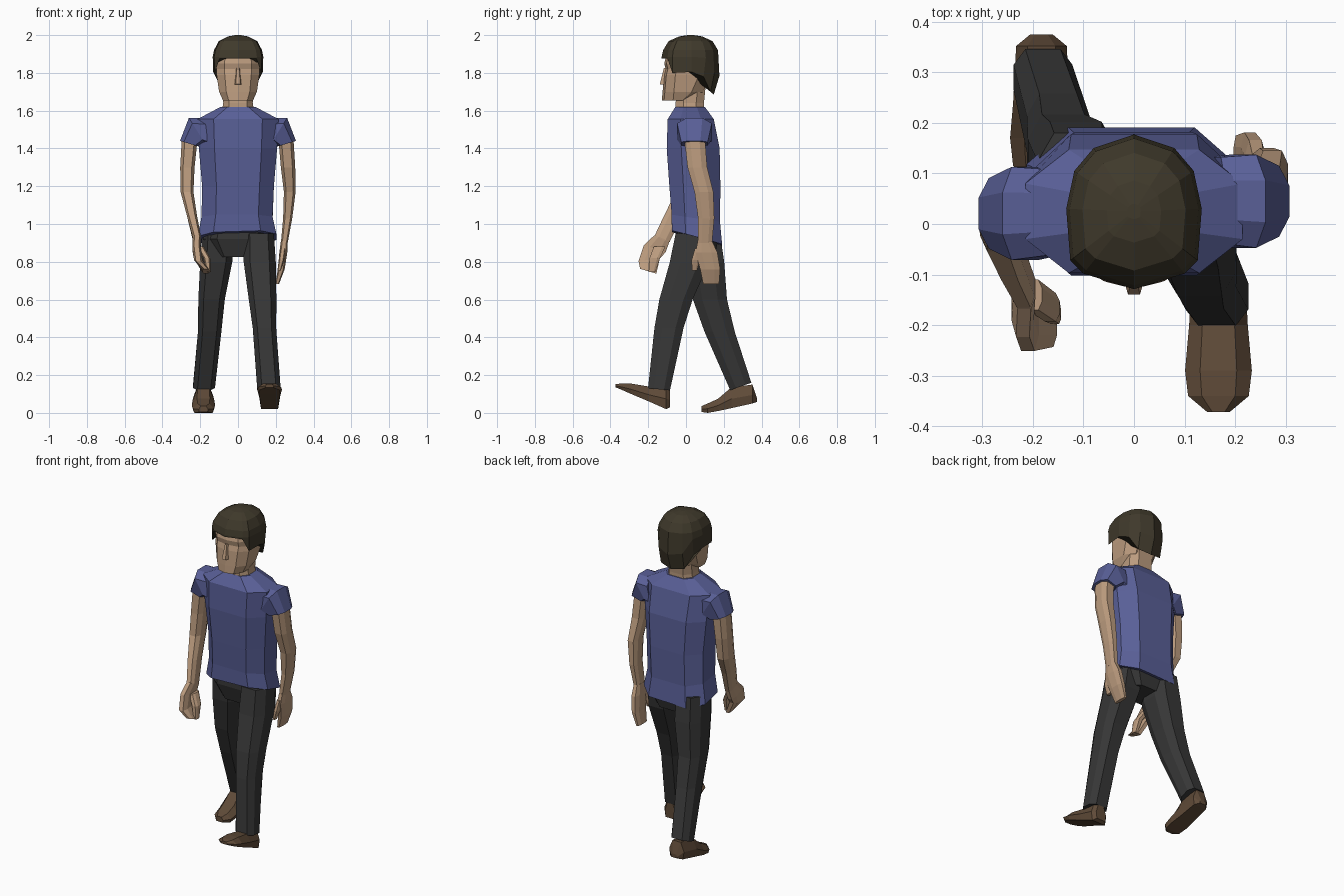
import bpy, bmesh

def mat(name, c):
    m = bpy.data.materials.new(name)
    m.diffuse_color = (*c, 1)
    return m

SKIN = mat("skin", (0.50, 0.33, 0.21))
SHIRT = mat("shirt", (0.10, 0.115, 0.31))
CLOTH = mat("trousers", (0.038, 0.038, 0.038))
LEATHER = mat("leather", (0.115, 0.07, 0.04))
HAIR = mat("hair", (0.050, 0.041, 0.024))

def loft(name, rings, material):
    """Skin a list of equal-length point rings and cap both ends."""
    bm = bmesh.new()
    vs = [[bm.verts.new(p) for p in r] for r in rings]
    n = len(vs[0])
    for a, b in zip(vs, vs[1:]):
        for i in range(n):
            j = (i + 1) % n
            bm.faces.new((a[i], a[j], b[j], b[i]))
    bm.faces.new(vs[0])
    bm.faces.new(vs[-1])
    bmesh.ops.recalc_face_normals(bm, faces=bm.faces)
    me = bpy.data.meshes.new(name)
    bm.to_mesh(me)
    bm.free()
    me.materials.append(material)
    ob = bpy.data.objects.new(name, me)
    bpy.context.collection.objects.link(ob)
    return ob

OCT = [(1, -.45), (1, .45), (.6, 1), (-.6, 1), (-1, .45), (-1, -.45), (-.6, -1), (.6, -1)]

def ring(x, y, z, hx, hy, ty=0, tx=0):
    """Chamfered section; ty and tx slope it along y and x."""
    return [(x + u * hx, y + v * hy, z + ty * v * hy + tx * u * hx) for u, v in OCT]

def limb(name, sections, material):
    return loft(name, [ring(*s) for s in sections], material)

def shoe(name, xc, sections):
    """Sections along y: (y, sole z, top z, half width)."""
    rings = []
    for y, lo, hi, w in sections:
        mid = lo + (hi - lo) * .45
        rings.append([(xc + u * w, y, z) for u, z in
                      ((-.85, lo), (.85, lo), (1, mid), (.55, hi), (-.55, hi), (-1, mid))])
    return loft(name, rings, LEATHER)

def mirrored(half):
    """Close a half outline (front to back, +x side) across x = 0."""
    return half + [(-x, y, z) for x, y, z in half[-2:0:-1]]

# Shirt body
limb("shirt_body", [
    (-.005, .058, .925, .208, .133, -.27, .03),
    (-.005, .052, 1.03, .188, .128, -.15),
    (0, .047, 1.2, .190, .135),
    (0, .038, 1.4, .207, .140),
    (0, .025, 1.555, .215, .122),
    (0, .022, 1.62, .092, .078)], SHIRT)

# Sleeves, swung slightly opposite each other
for side, s, dy in (("left", 1, .012), ("right", -1, -.012)):
    limb(side + "_sleeve", [
        (s * .16, .035 + dy, 1.48, .02, .085, 0, s * 4),
        (s * .215, .033 + dy, 1.49, .045, .092, 0, s * 1.6),
        (s * .257, .033 + dy, 1.425, .05, .07, 0, s * .3)], SHIRT)

# Arms with hands and thumbs
limb("left_arm", [(.253, .045, 1.46, .04, .055), (.265, .06, 1.3, .038, .052),
                  (.274, .095, 1.17, .031, .05), (.263, .107, 1.03, .024, .043),
                  (.245, .1, .9, .018, .038)], SKIN)
limb("left_hand", [(.245, .1, .91, .018, .038), (.24, .108, .85, .021, .058),
                   (.229, .128, .76, .018, .053), (.207, .133, .682, .01, .042)], SKIN)
limb("left_thumb", [(.238, .075, .87, .014, .028), (.23, .052, .81, .014, .022),
                    (.218, .045, .755, .009, .014)], SKIN)
limb("right_arm", [(-.255, .02, 1.46, .042, .055), (-.268, .015, 1.3, .038, .054),
                   (-.270, 0, 1.17, .034, .054), (-.245, -.065, 1.05, .027, .048),
                   (-.217, -.127, .92, .022, .04, -.4)], SKIN)
limb("right_hand", [(-.217, -.127, .925, .022, .04, -.4), (-.22, -.165, .87, .022, .058, -.3),
                    (-.21, -.195, .81, .022, .056, .1), (-.170, -.2, .75, .018, .043, -.3)], SKIN)
limb("right_thumb", [(-.2, -.14, .88, .018, .03), (-.165, -.165, .82, .018, .028),
                     (-.155, -.18, .745, .011, .018)], SKIN)

# Trousers
limb("trouser_seat", [(0, .06, 1.0, .165, .105), (0, .062, .92, .185, .11),
                      (0, .065, .825, .12, .085)], CLOTH)
limb("left_trouser_leg", [(.11, .045, .95, .08, .1), (.115, .02, .8, .085, .105),
                          (.13, -.053, .6, .073, .088), (.14, -.09, .45, .062, .077),
                          (.164, -.143, .125, .062, .058, -.1)], CLOTH)
limb("right_trouser_leg", [(-.11, .08, .95, .08, .1), (-.115, .097, .8, .085, .105),
                           (-.14, .127, .6, .070, .09), (-.15, .178, .43, .062, .08),
                           (-.18, .29, .14, .058, .056, .35)], CLOTH)

# Shoes: leading foot on its heel, trailing foot on its toes
shoe("left_shoe", .167, [(-.085, .03, .12, .035), (-.105, .02, .14, .053), (-.2, .062, .14, .058),
                         (-.29, .10, .155, .066), (-.34, .122, .156, .060), (-.372, .135, .152, .022)])
shoe("right_shoe", -.183, [(.375, .058, .08, .022), (.352, .05, .15, .05), (.24, .025, .135, .056),
                           (.17, .01, .075, .062), (.115, 0, .05, .056), (.082, .005, .036, .025)])

# Neck
limb("neck", [(0, .02, 1.58, .088, .075), (0, .02, 1.64, .078, .075),
              (0, .03, 1.74, .08, .075)], SKIN)

# Head: half outlines from front to back
def face(z, w, front, back):
    return mirrored([(0, front, z), (w * .62, front + .012, z), (w, front + .06, z),
                     (w, back - .06, z), (w * .6, back, z), (0, back, z)])

loft("head", [face(1.655, .08, -.128, .04), face(1.70, .1, -.124, .09),
              face(1.79, .113, -.116, .13), face(1.82, .115, -.108, .14),
              face(1.85, .116, -.115, .14), face(1.93, .1, -.095, .13)], SKIN)

# Nose
loft("nose", [[(-.012, -.095, 1.825), (.012, -.095, 1.825), (.006, -.117, 1.825), (-.006, -.117, 1.825)],
              [(-.023, -.1, 1.735), (.023, -.1, 1.735), (.012, -.139, 1.74), (-.012, -.139, 1.74)]], SKIN)

# Hair cap with sideburns and a longer back
edge = [(0, -.129), (.1, -.098), (.126, -.072), (.134, .03), (.118, .105), (.08, .15), (0, .177)]
low = [1.875, 1.875, 1.80, 1.805, 1.78, 1.70, 1.685]
tuck = [0, 0, 0, 0, .012, .02, .03]

def crown(scale, z):
    return mirrored([(x * scale, .025 + (y - .025) * scale, z) for x, y in edge])

loft("hair", [mirrored([(x * .98, y - t, z) for (x, y), z, t in zip(edge, low, tuck)]),
              mirrored([(x, y, min(z + .1, 1.885)) for (x, y), z in zip(edge, low)]),
              crown(.95, 1.92), crown(.76, 1.968), crown(.4, 1.993), crown(.1, 2.0)], HAIR)
